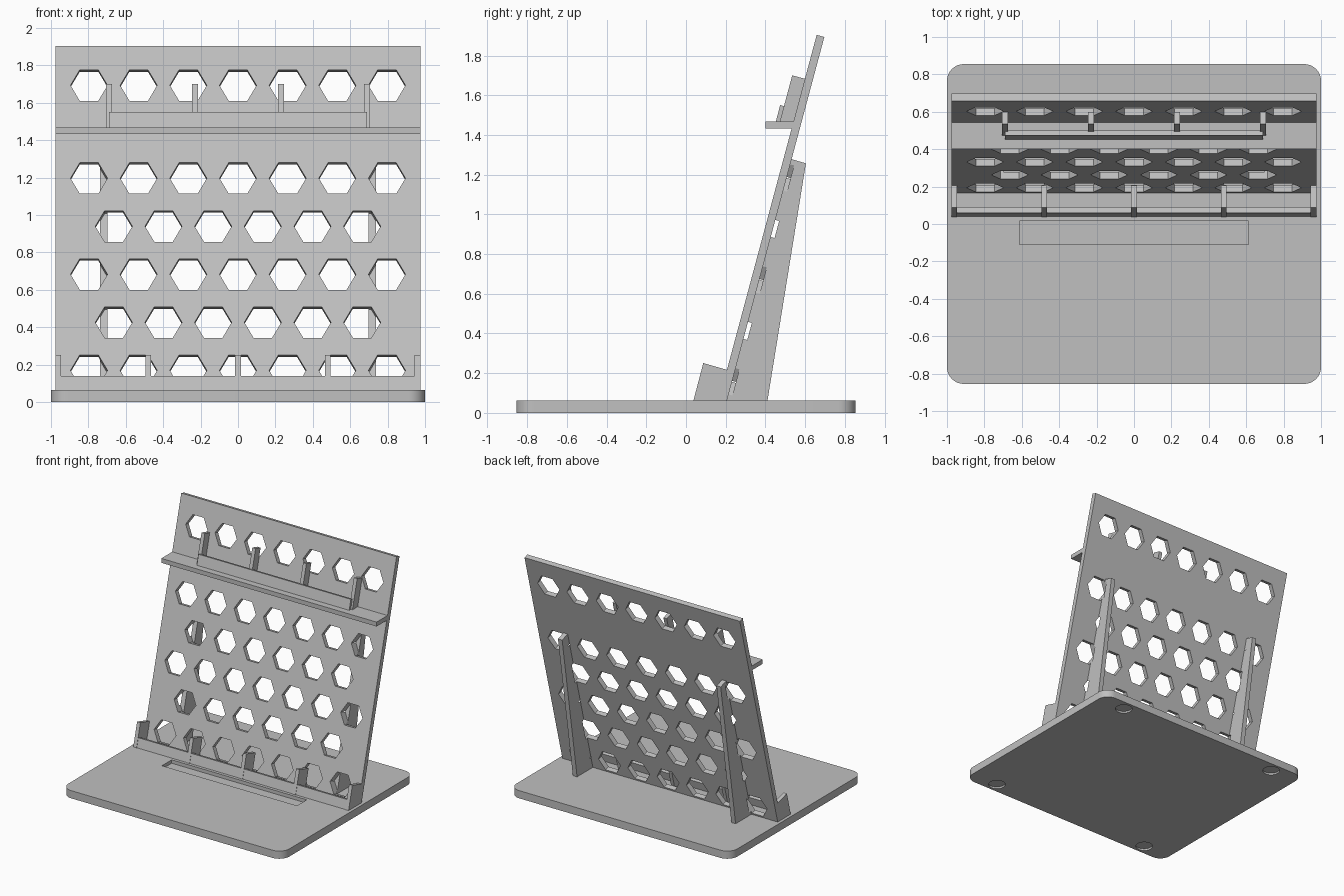
import bpy, bmesh
from math import sin, cos, tan, pi, radians
from mathutils import Vector, Matrix

cube = bpy.data.objects.get("Cube")
if cube:
    bpy.data.objects.remove(cube, do_unlink=True)

TILT = radians(15)
THICK = 0.04          # panel thickness
BASE = 0.063          # base top height
HALF = 0.975          # panel half width
UP = Vector((0, sin(TILT), cos(TILT)))       # up along the panel
BACK = Vector((0, cos(TILT), -sin(TILT)))    # through the panel

grey = bpy.data.materials.new("light_grey")
grey.use_nodes = True
grey.diffuse_color = (0.53, 0.53, 0.53, 1)
grey.node_tree.nodes["Principled BSDF"].inputs["Base Color"].default_value = (0.53, 0.53, 0.53, 1)


def front(z):
    """Depth of the panel's front face at a height."""
    return 0.165 + (z - BASE) * tan(TILT)


def rear(z):
    return front(z) + THICK / cos(TILT)


def solid(name, rings):
    """Closed prisms, each from a ring of points and an extrusion vector."""
    bm = bmesh.new()
    for ring, move in rings:
        a = [bm.verts.new(p) for p in ring]
        b = [bm.verts.new(Vector(p) + Vector(move)) for p in ring]
        bm.faces.new(a)
        bm.faces.new(b[::-1])
        for i in range(len(a)):
            j = (i + 1) % len(a)
            bm.faces.new((a[i], b[i], b[j], a[j]))
    bmesh.ops.recalc_face_normals(bm, faces=bm.faces)
    me = bpy.data.meshes.new(name)
    bm.to_mesh(me)
    bm.free()
    me.materials.append(grey)
    ob = bpy.data.objects.new(name, me)
    bpy.context.collection.objects.link(ob)
    return ob


def side_profile(name, pts, x, width):
    """Side outline (y, z) extruded along x, centred on x."""
    return solid(name, [([(x - width / 2, y, z) for y, z in pts], (width, 0, 0))])


def activate(ob):
    bpy.ops.object.select_all(action='DESELECT')
    ob.select_set(True)
    bpy.context.view_layer.objects.active = ob


def cut(ob, cutter):
    mod = ob.modifiers.new("cut", 'BOOLEAN')
    mod.operation = 'DIFFERENCE'
    mod.solver = 'EXACT'
    mod.object = cutter
    activate(ob)
    bpy.ops.object.modifier_apply(modifier=mod.name)


def circle(cx, cy, z, r, n, start=0, sweep=2 * pi):
    return [(cx + r * cos(start + sweep * i / n), cy + r * sin(start + sweep * i / n), z)
            for i in range(n)]


# Rounded base plate
R = 0.09
outline = []
for k, (sx, sy) in enumerate([(1, 1), (-1, 1), (-1, -1), (1, -1)]):
    outline += [(sx * (1 - R) + R * cos(k * pi / 2 + t * pi / 16),
                 sy * (0.855 - R) + R * sin(k * pi / 2 + t * pi / 16), 0) for t in range(9)]
base = solid("base_plate", [(outline, (0, 0, BASE))])

# Slot on top and four foot recesses underneath
slot = [(-0.612, -0.11, 0.035), (0.612, -0.11, 0.035), (0.612, 0.016, 0.035), (-0.612, 0.016, 0.035)]
pockets = [(slot, (0, 0, 0.1))]
for sx in (-1, 1):
    for sy in (-1, 1):
        pockets.append((circle(sx * 0.75, sy * 0.77, -0.05, 0.065, 32), (0, 0, 0.065)))
pocket_cutter = solid("pocket_cutter", pockets)
cut(base, pocket_cutter)
activate(base)
bpy.ops.object.shade_smooth_by_angle(angle=radians(30))

# Leaning back panel
low, top = BASE - 0.01, 1.904
top_back = Vector((0, front(top), top)) + BACK * THICK
panel = side_profile("back_panel", [(front(low), low), (front(top), top),
                                    (top_back.y, top_back.z), (rear(low), low)], 0, 2 * HALF)

# Rear support legs
legs = [side_profile(name, [(rear(low), low), (rear(1.278), 1.278), (0.604, 1.257), (0.409, low)],
                     x, 0.038)
        for name, x in (("right_leg", -0.718), ("left_leg", 0.718))]

# Hexagonal holes through the panel, nicking the legs behind
PITCH, HEX = 0.2655, 0.099
rows = [(0.169 + 0.2568 * i, 7 - i % 2) for i in range(5)] + [(1.693, 7)]
hexes = []
for z, count in rows:
    for i in range(count):
        centre = Vector(((i - (count - 1) / 2) * PITCH, front(z), z)) - BACK * 0.02
        ring = [centre + Vector((HEX * cos(k * pi / 3), 0, 0)) + UP * HEX * sin(k * pi / 3)
                for k in range(6)]
        hexes.append((ring, BACK * (THICK + 0.04)))
hex_cutter = solid("hex_cutter", hexes)
for ob in [panel] + legs:
    cut(ob, hex_cutter)

# Lower ledge lip with five dividers
side_profile("lower_lip", [(0.038, low), (0.06, 0.138), (0.09, 0.13), (0.069, low)], 0, 2 * HALF)
for i in range(-2, 3):
    side_profile("lower_divider", [(0.035, low), (0.087, 0.251), (front(0.217), 0.217),
                                   (front(low), low)], i * 0.48, 0.03)

# Upper shelf with lip and four dividers
side_profile("upper_shelf", [(0.40, 1.432), (0.40, 1.468), (front(1.468), 1.468),
                             (front(1.432), 1.432)], 0, 2 * HALF)
side_profile("upper_lip", [(0.452, 1.465), (0.474, 1.55), (0.501, 1.543), (0.48, 1.465)], 0, 1.38)
for x in (-0.69, -0.23, 0.23, 0.69):
    side_profile("upper_divider", [(0.472, 1.465), (0.535, 1.70), (front(1.683), 1.683),
                                   (front(1.465), 1.465)], x, 0.03)

for helper in (pocket_cutter, hex_cutter):
    bpy.data.objects.remove(helper, do_unlink=True)
